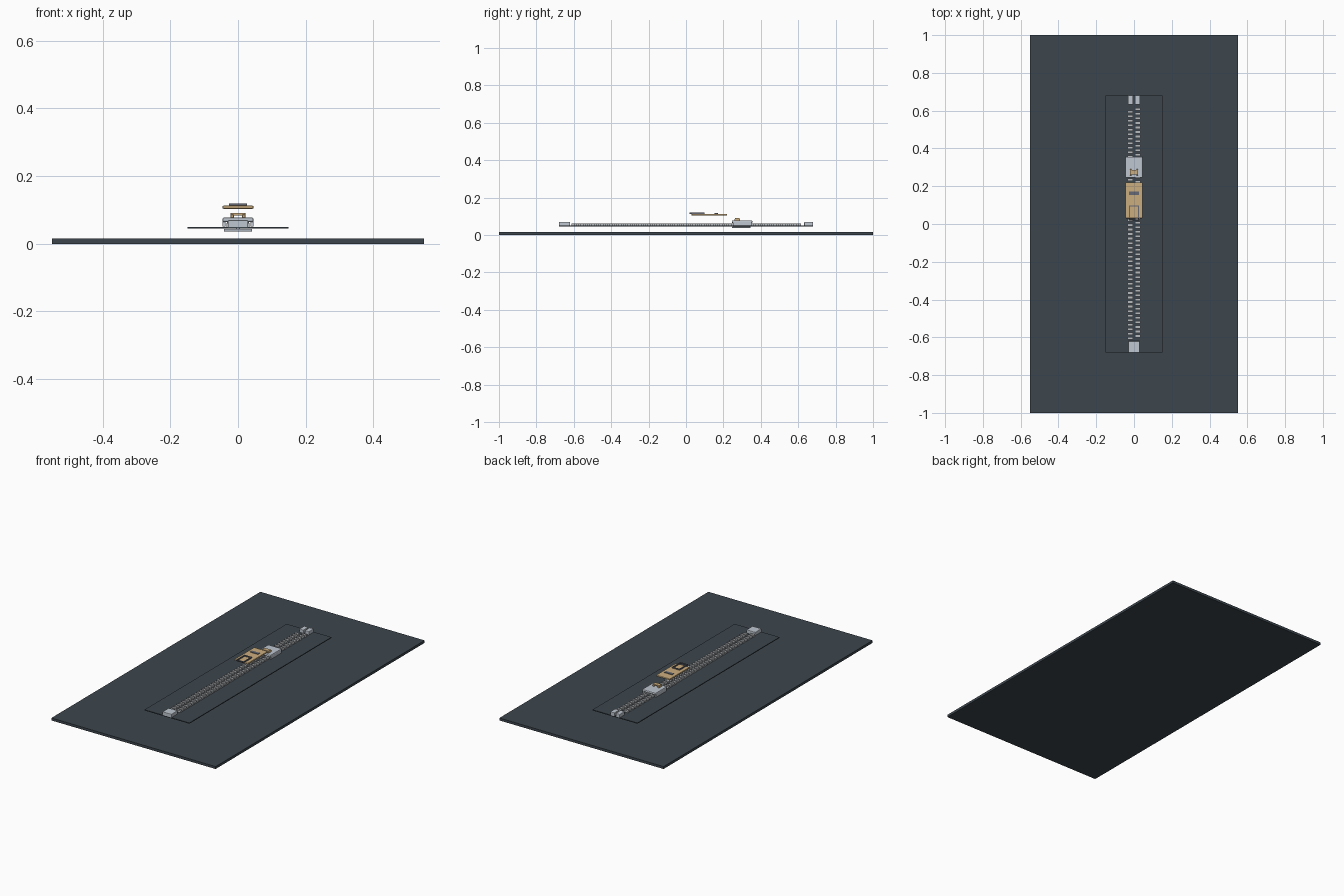
import bpy, bmesh
from mathutils import Matrix, Vector

if "Cube" in bpy.data.objects:
    bpy.data.objects.remove(bpy.data.objects["Cube"])


def material(name, rgb):
    m = bpy.data.materials.new(name)
    m.diffuse_color = (*rgb, 1)
    m.use_nodes = True
    m.node_tree.nodes["Principled BSDF"].inputs["Base Color"].default_value = m.diffuse_color
    return m


SLATE = material("slate fabric", (0.046, 0.062, 0.076))
SILVER = material("silver metal", (0.52, 0.57, 0.63))
TEETH = material("tooth metal", (0.49, 0.51, 0.53))
BRASS = material("brass", (0.60, 0.42, 0.21))
STEEL = material("dark steel", (0.13, 0.14, 0.17))


def boxes(name, spans, mat, bevel=0.0):
    """One object made of boxes given as (x0, x1, y0, y1, z0, z1)."""
    bm = bmesh.new()
    for x0, x1, y0, y1, z0, z1 in spans:
        centre = Vector(((x0 + x1) / 2, (y0 + y1) / 2, (z0 + z1) / 2))
        size = Matrix.Diagonal((x1 - x0, y1 - y0, z1 - z0, 1))
        bmesh.ops.create_cube(bm, size=1, matrix=Matrix.Translation(centre) @ size)
    me = bpy.data.meshes.new(name)
    bm.to_mesh(me)
    bm.free()
    me.materials.append(mat)
    ob = bpy.data.objects.new(name, me)
    bpy.context.collection.objects.link(ob)
    if bevel:
        mod = ob.modifiers.new("bevel", "BEVEL")
        mod.width = bevel
        mod.segments = 2
    return ob


def mirrored(x0, x1, *rest):
    return [(x0, x1, *rest), (-x1, -x0, *rest)]


# Backing cloth and the two tapes
boxes("backing_cloth", [(-0.55, 0.55, -1, 1, 0, 0.015)], SLATE)
boxes("tapes", mirrored(0.001, 0.15, -0.68, 0.68, 0.045, 0.05), SLATE)

# Two rows of teeth, staggered by half a pitch
pitch, count = 0.024, 51
teeth = []
for side in (-1, 1):
    for i in range(count):
        y = -0.612 + i * pitch + (pitch / 2 if side > 0 else 0)
        x0, x1 = sorted((side * 0.005, side * 0.034))
        teeth.append((x0, x1, y, y + 0.014, 0.047, 0.061))
boxes("teeth", teeth, TEETH)

# End stops
boxes("bottom_stop", [(-0.03, 0.03, -0.68, -0.62, 0.046, 0.07)], SILVER, 0.003)
boxes("top_stops", mirrored(0.004, 0.032, 0.632, 0.68, 0.046, 0.07), SILVER, 0.003)

# Slider: upper plate, lower plate, side flanges and centre wedge
boxes("slider_upper_plate", [(-0.046, 0.046, 0.245, 0.355, 0.064, 0.078)], SILVER, 0.005)
boxes("slider_lower_plate", [(-0.042, 0.042, 0.245, 0.345, 0.036, 0.044)], SILVER, 0.003)
boxes("slider_flanges", mirrored(0.037, 0.046, 0.25, 0.35, 0.051, 0.07), SILVER, 0.002)
boxes("slider_wedge", [(-0.006, 0.006, 0.325, 0.345, 0.04, 0.07)], SILVER)

# Brass bridge on the slider
boxes("slider_bridge", mirrored(0.012, 0.022, 0.258, 0.29, 0.076, 0.086)
      + [(-0.022, 0.022, 0.262, 0.286, 0.083, 0.091)], BRASS, 0.002)

# Raised pull tab with its inset bar and wire loop
boxes("pull_tab", [(-0.046, 0.046, 0.03, 0.22, 0.103, 0.113)], BRASS, 0.004)
boxes("pull_bar", [(-0.026, 0.026, 0.153, 0.171, 0.112, 0.116)], STEEL)
boxes("pull_loop", mirrored(0.02, 0.026, 0.018, 0.098, 0.113, 0.119)
      + [(-0.02, 0.02, 0.018, 0.024, 0.113, 0.119),
         (-0.02, 0.02, 0.092, 0.098, 0.113, 0.119)], STEEL)
